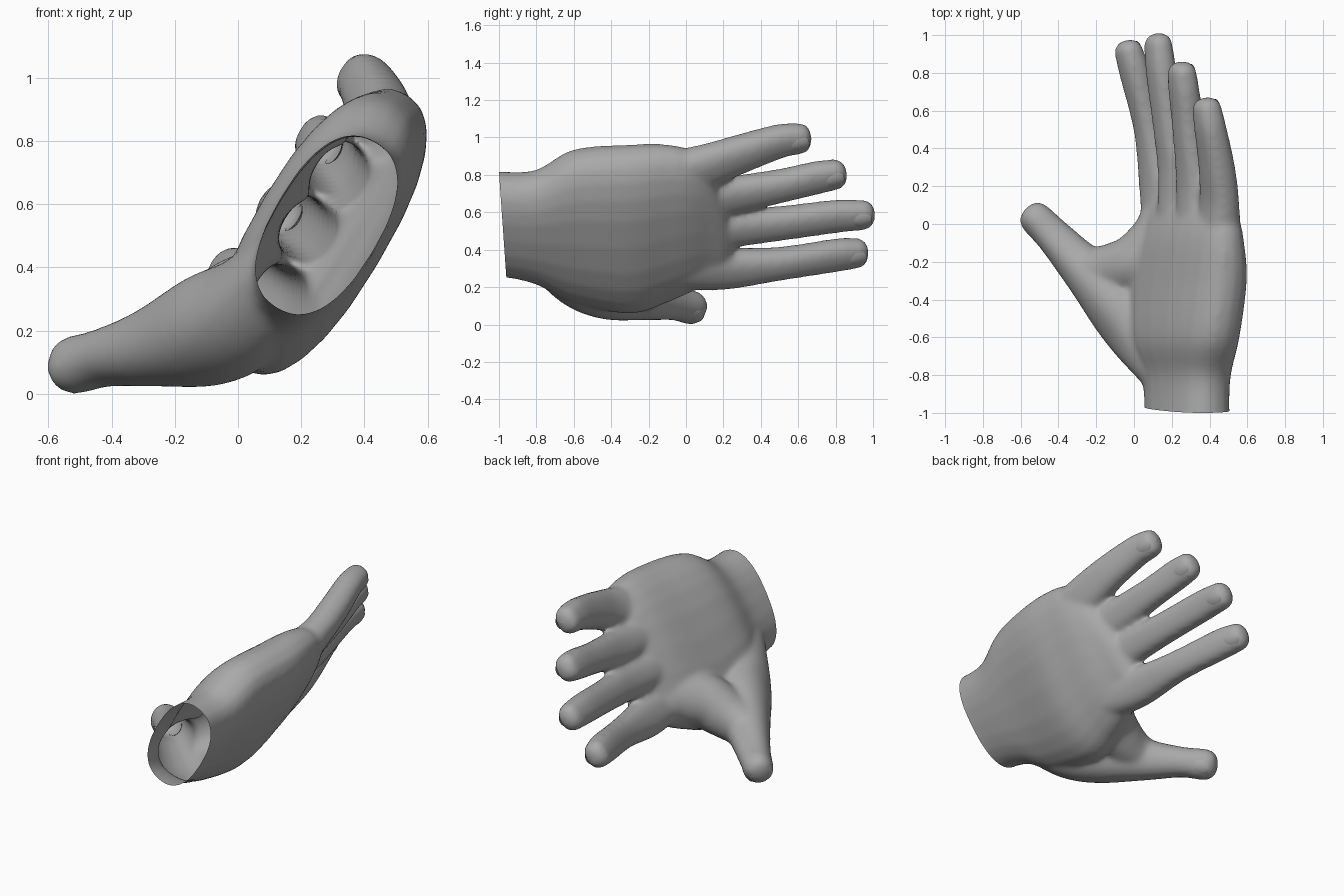
import bpy, bmesh, math
from mathutils import Vector

if "Cube" in bpy.data.objects:
    bpy.data.objects.remove(bpy.data.objects["Cube"])

skin = bpy.data.materials.new("grey skin")
skin.use_nodes = True
GREY = (0.4, 0.4, 0.4, 1)
skin.diffuse_color = GREY
skin.node_tree.nodes["Principled BSDF"].inputs["Base Color"].default_value = GREY

TILT = math.radians(59)
ACROSS = Vector((math.cos(TILT), 0, math.sin(TILT)))   # index side to little finger side
BACK = Vector((math.sin(TILT), 0, -math.cos(TILT)))    # out of the back of the hand
Y = Vector((0, 1, 0))


def catmull(rows, steps=5):
    """Smoothly resample rows of (x, y, z, half width, half thickness)."""
    rows = [Vector(r) for r in rows]
    pts = [rows[0] * 2 - rows[1]] + rows + [rows[-1] * 2 - rows[-2]]
    out = []
    for a, b, c, d in zip(pts, pts[1:], pts[2:], pts[3:]):
        for i in range(steps):
            t = i / steps
            out.append(0.5 * (2 * b + (c - a) * t + (2 * a - 5 * b + 4 * c - d) * t ** 2
                              + (3 * b - a - 3 * c + d) * t ** 3))
    return out + [rows[-1]]


def loft(bm, rows, power=2.3, direction=None, tip=0.0, sides=24):
    """Closed tube with superellipse sections, optionally with a rounded tip."""
    rows = catmull(rows)
    if tip:
        end = rows[-1].copy()
        along = (Vector(end[:3]) - Vector(rows[-2][:3])).normalized()
        for k in (0.4, 0.7, 0.9, 1.0):
            p = Vector(end[:3]) + along * tip * k
            s = max((1 - k ** 2.6) ** (1 / 2.6), 0.3)
            rows.append(Vector((*p, end[3] * s, end[4] * s)))
    rings = []
    for i, r in enumerate(rows):
        before, after = rows[max(i - 1, 0)], rows[min(i + 1, len(rows) - 1)]
        t = direction or (Vector(after[:3]) - Vector(before[:3])).normalized()
        u = (ACROSS - t * ACROSS.dot(t)).normalized()
        v = t.cross(u)
        ring = []
        for j in range(sides):
            a = math.tau * j / sides
            c, s = math.cos(a), math.sin(a)
            cu = math.copysign(abs(c) ** (2 / power), c)
            cv = math.copysign(abs(s) ** (2 / power), s)
            ring.append(bm.verts.new(Vector(r[:3]) + u * r[3] * cu + v * r[4] * cv))
        rings.append(ring)
    for a, b in zip(rings, rings[1:]):
        for j in range(sides):
            k = (j + 1) % sides
            bm.faces.new((a[j], a[k], b[k], b[j]))
    bm.faces.new(rings[0][::-1])
    bm.faces.new(rings[-1])


def add_object(name, bm):
    bmesh.ops.recalc_face_normals(bm, faces=bm.faces)
    mesh = bpy.data.meshes.new(name)
    bm.to_mesh(mesh)
    bm.free()
    mesh.materials.append(skin)
    ob = bpy.data.objects.new(name, mesh)
    bpy.context.collection.objects.link(ob)
    return ob


bm = bmesh.new()

# Wrist and palm, ending in a slanted line of knuckles
loft(bm, [(0.28, -1.1, 0.535, 0.32, 0.18), (0.28, -0.98, 0.535, 0.305, 0.168),
          (0.275, -0.8, 0.52, 0.335, 0.17), (0.255, -0.6, 0.525, 0.455, 0.197),
          (0.272, -0.3, 0.51, 0.505, 0.197), (0.285, -0.1, 0.54, 0.475, 0.17),
          (0.295, 0.02, 0.55, 0.43, 0.14), (0.285, 0.12, 0.53, 0.36, 0.1),
          (0.235, 0.2, 0.45, 0.24, 0.07), (0.19, 0.25, 0.41, 0.13, 0.05)], 2.4, Y)

# Fingers, each from knuckle to tip
fingers = {
    "index": [(0.17, -0.05, 0.32, 0.13, 0.12), (0.13, 0.2, 0.3, 0.118, 0.09),
              (0.085, 0.5, 0.325, 0.09, 0.08), (0.005, 0.8, 0.37, 0.09, 0.075),
              (-0.024, 0.9, 0.38, 0.083, 0.07)],
    "middle": [(0.24, -0.05, 0.49, 0.11, 0.12), (0.222, 0.25, 0.515, 0.104, 0.085),
               (0.19, 0.5, 0.54, 0.093, 0.08), (0.145, 0.8, 0.578, 0.09, 0.074),
               (0.13, 0.935, 0.585, 0.083, 0.068)],
    "ring": [(0.34, -0.1, 0.66, 0.11, 0.12), (0.32, 0.2, 0.685, 0.108, 0.085),
             (0.29, 0.5, 0.74, 0.091, 0.08), (0.265, 0.7, 0.785, 0.09, 0.074),
             (0.256, 0.785, 0.8, 0.084, 0.07)],
    "little": [(0.44, -0.15, 0.78, 0.13, 0.12), (0.452, 0.1, 0.845, 0.122, 0.092),
               (0.438, 0.3, 0.915, 0.106, 0.086), (0.405, 0.5, 0.98, 0.092, 0.078),
               (0.388, 0.595, 0.993, 0.085, 0.072)],
}
for rows in fingers.values():
    loft(bm, rows, 2.4, tip=0.075)

# Thumb with its ball, and the web beside it
thumb = [(0.17, -0.8, 0.42, 0.12, 0.12), (0.03, -0.58, 0.265, 0.17, 0.165),
         (-0.1, -0.4, 0.2, 0.175, 0.17), (-0.28, -0.22, 0.145, 0.122, 0.122),
         (-0.42, -0.07, 0.115, 0.09, 0.097), (-0.51, 0.02, 0.093, 0.092, 0.087)]
loft(bm, thumb, 2.2, tip=0.087)
loft(bm, [(-0.27, -0.23, 0.155, 0.11, 0.1), (-0.12, -0.24, 0.21, 0.14, 0.14),
          (0.02, -0.2, 0.28, 0.16, 0.155), (0.12, -0.06, 0.32, 0.15, 0.13),
          (0.15, 0.1, 0.31, 0.11, 0.09)], 2.1)
hand = add_object("hand", bm)

# Blend the parts into one skin
remesh = hand.modifiers.new("blend", "REMESH")
remesh.mode = "VOXEL"
remesh.voxel_size = 0.014
soften = hand.modifiers.new("soften", "SMOOTH")
soften.factor = 0.5
soften.iterations = 14
bpy.context.view_layer.update()
evaluated = hand.evaluated_get(bpy.context.evaluated_depsgraph_get())
blended = bpy.data.meshes.new_from_object(evaluated)
hand.modifiers.clear()
hand.data = blended

# Cut the wrist open
bm = bmesh.new()
bm.from_mesh(blended)
bmesh.ops.bisect_plane(bm, geom=bm.verts[:] + bm.edges[:] + bm.faces[:],
                       plane_co=(0.28, -0.98, 0.53), plane_no=(0, 1, 0.07),
                       clear_inner=True)
bm.to_mesh(blended)
bm.free()


def add_nail(name, rows, out):
    """Thin domed plate lying on the back of a fingertip."""
    a, b = Vector(rows[-2][:3]), Vector(rows[-1][:3])
    along = (b - a).normalized()
    out = (out - along * out.dot(along)).normalized()
    side = along.cross(out)
    centre = b - along * 0.012 + out * (rows[-1][4] - 0.003)
    bm = bmesh.new()
    bmesh.ops.create_uvsphere(bm, u_segments=20, v_segments=8, radius=1)
    lower = [v for v in bm.verts if v.co.z < -0.01]
    bmesh.ops.delete(bm, geom=lower, context="VERTS")
    for vert in bm.verts:
        x, y, z = vert.co
        bend = -0.014 * x * x - 0.006 * y * y
        vert.co = centre + side * x * 0.05 + along * y * 0.066 + out * (z * 0.007 + bend)
    add_object(name, bm)


for name, rows in fingers.items():
    add_nail(name + "_finger_nail", rows, BACK)
add_nail("thumb_nail", thumb, Vector((0.5, 0.5, -0.75)))

for ob in bpy.context.collection.objects:
    if ob.type == "MESH" and skin.name in ob.data.materials:
        ob.data.shade_smooth()
